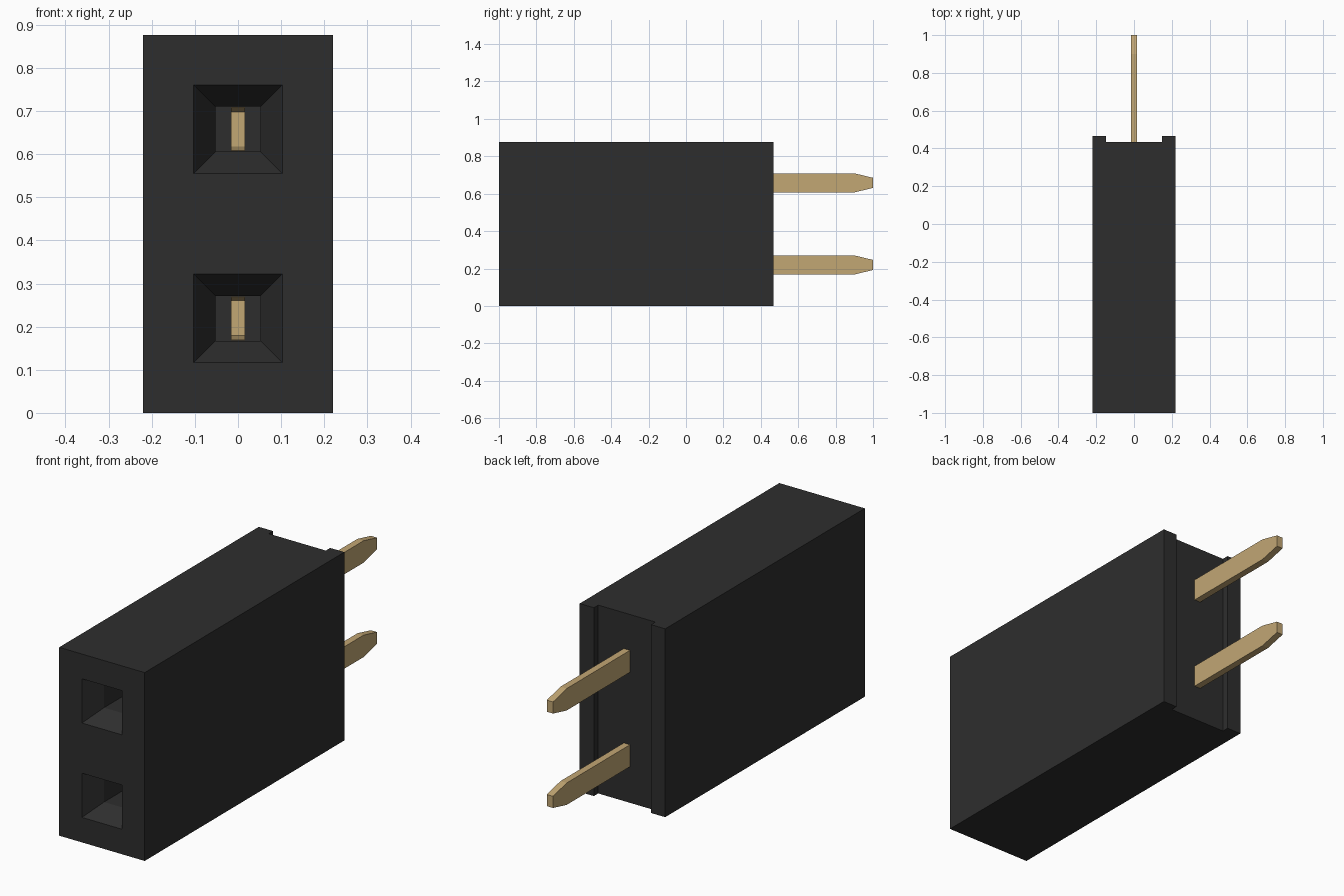
import bpy, bmesh

if "Cube" in bpy.data.objects:
    bpy.data.objects.remove(bpy.data.objects["Cube"])

HALF_W, HEIGHT = 0.22, 0.876
FRONT, BACK, GROOVE = -1.0, 0.467, 0.435
ROWS = (0.219, 0.658)          # socket and pin heights
SOCKET_END = -0.1


def material(name, rgb):
    m = bpy.data.materials.new(name)
    m.diffuse_color = (*rgb, 1)
    m.use_nodes = True
    m.node_tree.nodes["Principled BSDF"].inputs["Base Color"].default_value = m.diffuse_color
    return m


black = material("black_plastic", (0.027, 0.027, 0.027))
gold = material("gold_metal", (0.54, 0.385, 0.175))


def make_object(name, bm, mat):
    bmesh.ops.recalc_face_normals(bm, faces=bm.faces)
    mesh = bpy.data.meshes.new(name)
    bm.to_mesh(mesh)
    bm.free()
    mesh.materials.append(mat)
    ob = bpy.data.objects.new(name, mesh)
    bpy.context.collection.objects.link(ob)
    return ob


def prism(name, outline, shift, mat):
    """Extrude a flat outline along the shift vector."""
    bm = bmesh.new()
    face = bm.faces.new([bm.verts.new(p) for p in outline])
    ext = bmesh.ops.extrude_face_region(bm, geom=[face])
    verts = [v for v in ext["geom"] if isinstance(v, bmesh.types.BMVert)]
    bmesh.ops.translate(bm, verts=verts, vec=shift)
    return make_object(name, bm, mat)


def socket_cutter(z):
    """Funnel mouth leading into a square shaft."""
    bm = bmesh.new()
    rings = []
    for y, r in ((FRONT - 0.02, 0.114), (FRONT + 0.09, 0.052), (SOCKET_END, 0.052)):
        rings.append([bm.verts.new((sx * r, y, z + sz * r))
                      for sx, sz in ((-1, -1), (1, -1), (1, 1), (-1, 1))])
    for a, b in zip(rings, rings[1:]):
        for i in range(4):
            j = (i + 1) % 4
            bm.faces.new((a[i], a[j], b[j], b[i]))
    bm.faces.new(rings[0])
    bm.faces.new(rings[-1])
    return make_object("socket_cutter", bm, black)


# Housing with a vertical channel across the back
g = 0.147
plan = [(-HALF_W, FRONT), (HALF_W, FRONT), (HALF_W, BACK), (g, BACK),
        (g, GROOVE), (-g, GROOVE), (-g, BACK), (-HALF_W, BACK)]
housing = prism("housing", [(x, y, 0) for x, y in plan], (0, 0, HEIGHT), black)

# Sockets cut into the front
for z in ROWS:
    cutter = socket_cutter(z)
    cutter.hide_render = True
    mod = housing.modifiers.new("socket", 'BOOLEAN')
    mod.operation, mod.object, mod.solver = 'DIFFERENCE', cutter, 'EXACT'
    bpy.context.view_layer.objects.active = housing
    bpy.ops.object.modifier_apply(modifier=mod.name)
    bpy.data.objects.remove(cutter)

# Flat pins: tapered tail at the back, forked contact inside the socket
T = 0.016
half = [(1.0, 0.027), (0.9, 0.051), (SOCKET_END - 0.4, 0.051),
        (SOCKET_END - 0.4, 0.049), (SOCKET_END - 0.1, 0.04)]
for i, z in enumerate(ROWS):
    side = half + [(y, -h) for y, h in reversed(half)]
    prism(f"pin_{i + 1}", [(-T, y, z + h) for y, h in side], (2 * T, 0, 0), gold)
